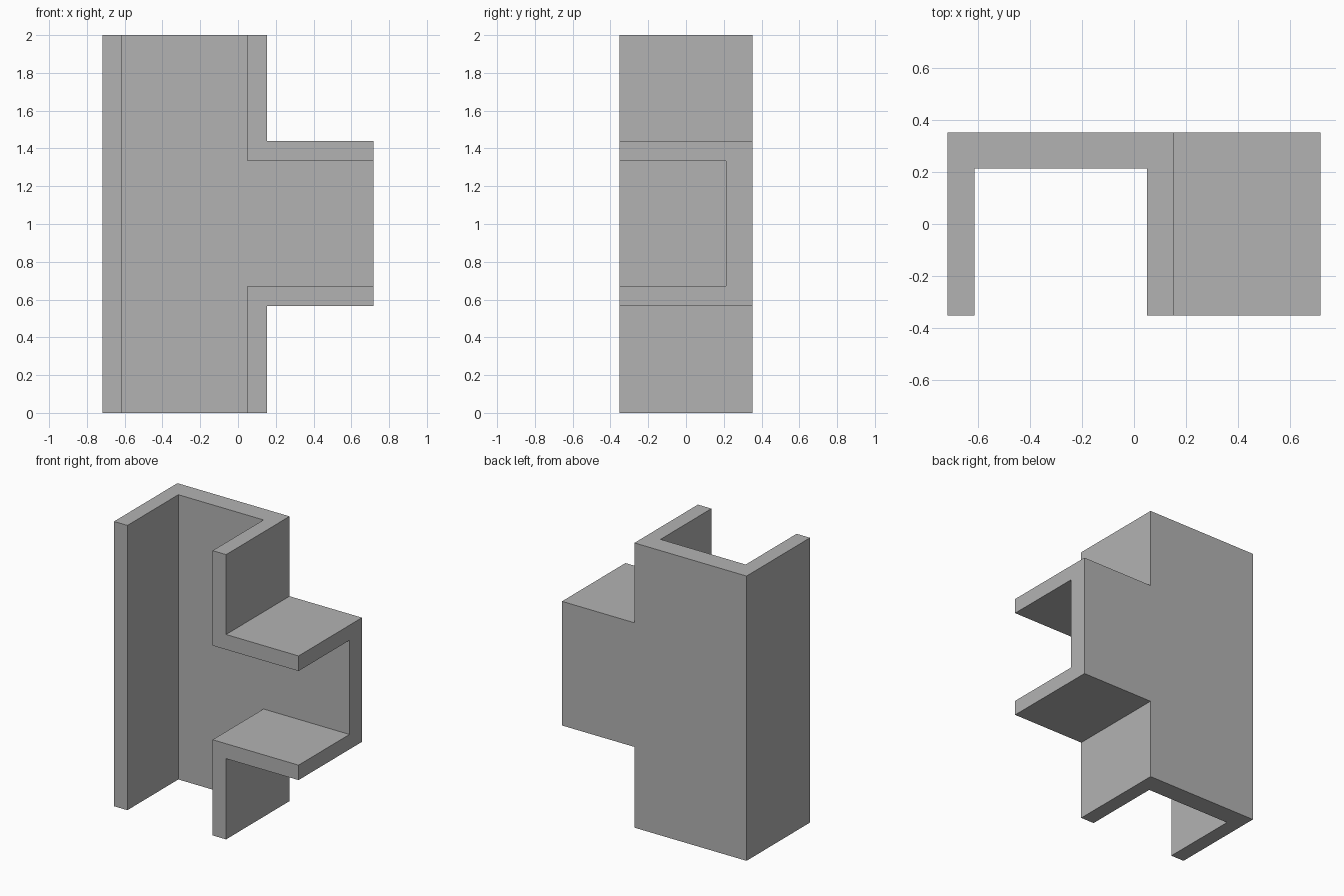
import bpy
import bmesh

cube = bpy.data.objects.get("Cube")
if cube:
    bpy.data.objects.remove(cube, do_unlink=True)

grey = bpy.data.materials.new("plain grey")
grey.use_nodes = True
grey.diffuse_color = (0.45, 0.45, 0.45, 1)
grey.node_tree.nodes["Principled BSDF"].inputs["Base Color"].default_value = grey.diffuse_color


def tee_block(name, left, right, end, low, high, bottom, top, front, back):
    """Sideways T outline in x and z, extruded from front to back."""
    outline = [(left, bottom), (right, bottom), (right, low), (end, low),
               (end, high), (right, high), (right, top), (left, top)]
    bm = bmesh.new()
    face = bm.faces.new([bm.verts.new((x, front, z)) for x, z in outline])
    extruded = bmesh.ops.extrude_face_region(bm, geom=[face])["geom"]
    moved = [g for g in extruded if isinstance(g, bmesh.types.BMVert)]
    bmesh.ops.translate(bm, verts=moved, vec=(0, back - front, 0))
    bmesh.ops.recalc_face_normals(bm, faces=bm.faces)
    mesh = bpy.data.meshes.new(name)
    bm.to_mesh(mesh)
    bm.free()
    mesh.materials.append(grey)
    obj = bpy.data.objects.new(name, mesh)
    bpy.context.collection.objects.link(obj)
    return obj


# Outer body of the three-way channel
channel = tee_block("tee_channel", -0.717, 0.154, 0.717, 0.567, 1.439,
                    0, 2, -0.352, 0.352)

# Open trough, running out through the front and all three ends
trough = tee_block("trough_cutter", -0.613, 0.049, 1, 0.672, 1.333,
                   -0.2, 2.2, -0.6, 0.213)
trough.hide_render = True
trough.hide_viewport = True
trough.display_type = 'WIRE'

cut = channel.modifiers.new("trough", 'BOOLEAN')
cut.operation = 'DIFFERENCE'
cut.solver = 'EXACT'
cut.object = trough

# Apply the cut, then drop the helper
bpy.context.view_layer.objects.active = channel
channel.select_set(True)
bpy.ops.object.modifier_apply(modifier=cut.name)
bpy.data.objects.remove(trough, do_unlink=True)
